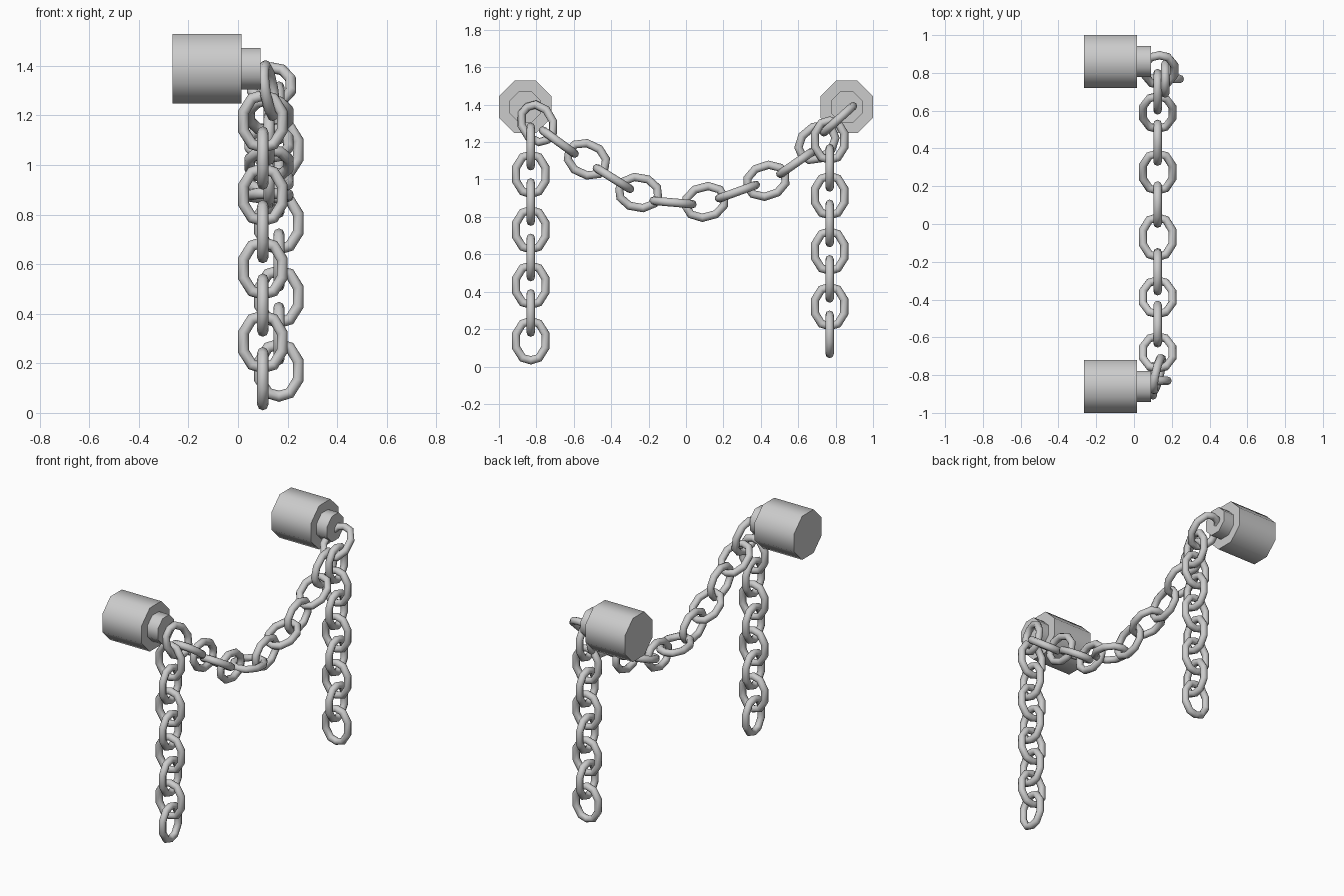
import bpy, bmesh
from math import cos, sin, pi, radians
from mathutils import Vector, Matrix

if "Cube" in bpy.data.objects:
    bpy.data.objects.remove(bpy.data.objects["Cube"])

TUBE = 0.0225
SIDES = 8


def add_object(name, bm, angle=50):
    mesh = bpy.data.meshes.new(name)
    bmesh.ops.recalc_face_normals(bm, faces=bm.faces)
    bm.to_mesh(mesh)
    bm.free()
    ob = bpy.data.objects.new(name, mesh)
    bpy.context.collection.objects.link(ob)
    bpy.ops.object.select_all(action='DESELECT')
    ob.select_set(True)
    bpy.context.view_layer.objects.active = ob
    bpy.ops.object.shade_smooth_by_angle(angle=radians(angle))
    return ob


# Wall mounts: octagonal prisms along x
def prism(name, x0, x1, apothem, y, z):
    bm = bmesh.new()
    r = apothem / cos(pi / 8)
    m = (Matrix.Translation(((x0 + x1) / 2, y, z))
         @ Matrix.Rotation(pi / 2, 4, 'Y') @ Matrix.Rotation(pi / 8, 4, 'Z'))
    bmesh.ops.create_cone(bm, cap_ends=True, segments=8, radius1=r, radius2=r,
                          depth=x1 - x0, matrix=m)
    # remove any residual rotation: flats must face y and z
    return add_object(name, bm)


for side, y in (("front", -0.86), ("rear", 0.86)):
    prism(side + "_mount", -0.265, 0.015, 0.14, y, 1.388)
    prism(side + "_mount_pin", 0.0, 0.09, 0.083, y, 1.388)


# One chain link: ten-sided oval path (u = width, v = length) with a round tube
def link_mesh():
    quarter = [(0.078, 0.037), (0.044, 0.092), (0.0, 0.105)]
    upper = quarter + [(-u, v) for u, v in quarter[1::-1]]
    path = [Vector(p) for p in upper + [(-u, -v) for u, v in upper]]
    bm = bmesh.new()
    rings = []
    n = len(path)
    for i, p in enumerate(path):
        t = ((p - path[i - 1]).normalized()
             + (path[(i + 1) % n] - p).normalized()).normalized()
        out = Vector((t.y, -t.x))
        ring = []
        for k in range(SIDES):
            a = 2 * pi * k / SIDES
            q = p + out * TUBE * cos(a)
            ring.append(bm.verts.new((q.x, TUBE * sin(a), q.y)))
        rings.append(ring)
    for i in range(n):
        a, b = rings[i], rings[(i + 1) % n]
        for k in range(SIDES):
            j = (k + 1) % SIDES
            bm.faces.new((a[k], a[j], b[j], b[k]))
    return bm


master = add_object("chain_link", link_mesh(), 70)
LINK = master.data
bpy.data.objects.remove(master)


def add_link(name, centre, along, normal):
    d = Vector(along).normalized()
    nrm = Vector(normal)
    nrm = (nrm - d * nrm.dot(d)).normalized()
    u = nrm.cross(d)
    ob = bpy.data.objects.new(name, LINK)
    ob.matrix_world = Matrix.Translation(centre) @ Matrix((u, nrm, d)).transposed().to_4x4()
    bpy.context.collection.objects.link(ob)


# Hanging chains: links alternate between facing x and facing y
for name, x, y, z, first in (("front_hanging_link", 0.10, -0.83, 0.138, 0),
                             ("rear_hanging_link", 0.165, 0.768, 0.172, 1)):
    for i in range(8):
        facing = (1, 0, 0) if (i + first) % 2 == 0 else (0, 1, 0)
        add_link(name, (x, y, z + 0.1483 * i), (0, 0, 1), facing)

# Draped chain: (y, z, tilt); links alternate edge-on and facing x
drape = [(-0.68, 1.20, -36), (-0.53, 1.108, -25), (-0.388, 1.005, -32),
         (-0.253, 0.93, -10), (-0.07, 0.877, -5), (0.103, 0.88, 15),
         (0.275, 0.935, 20), (0.43, 0.993, 18), (0.59, 1.09, 35),
         (0.70, 1.197, 40), (0.815, 1.322, 42)]
for i, (y, z, tilt) in enumerate(drape):
    a = radians(tilt)
    d = (0, cos(a), sin(a))
    add_link("draped_link", (0.125 if i < 10 else 0.135, y, z), d,
             (0, -sin(a), cos(a)) if i % 2 == 0 else (1, 0, 0))

# End link tying the front mount to the draped chain
add_link("front_end_link", (0.125, -0.795, 1.30), (0.2, 0.5, -0.84), (0.95, -0.2, 0.15))
